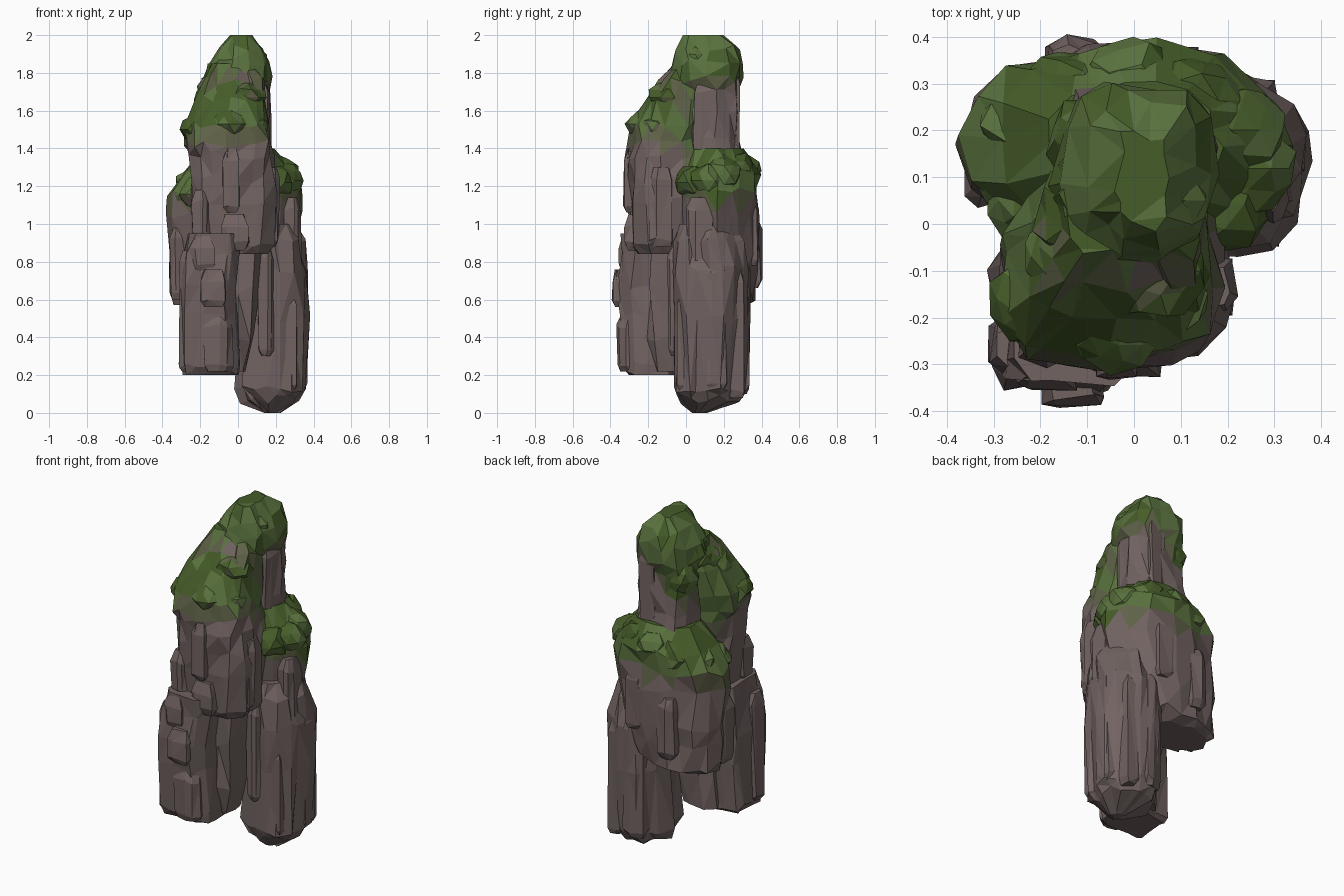
import bpy, bmesh, math, random
from mathutils import Vector, noise

cube = bpy.data.objects.get("Cube")
if cube:
    bpy.data.objects.remove(cube, do_unlink=True)


def material(name, colour):
    mat = bpy.data.materials.new(name)
    mat.use_nodes = True
    mat.diffuse_color = (*colour, 1)
    mat.node_tree.nodes["Principled BSDF"].inputs["Base Color"].default_value = (*colour, 1)
    return mat


MATERIALS = [
    material("brown grey rock", (0.165, 0.125, 0.12)),
    material("thin moss on rock", (0.115, 0.122, 0.065)),
    material("moss green", (0.1, 0.165, 0.047)),
    material("dark moss green", (0.06, 0.107, 0.022)),
]
ROCK, THIN, MOSS, DARK = range(4)


def finish(name, bm, moss_line):
    """Triangulate into flat facets and colour them by height above the moss line."""
    bmesh.ops.triangulate(bm, faces=bm.faces[:])
    bmesh.ops.recalc_face_normals(bm, faces=bm.faces[:])
    for face in bm.faces:
        c = face.calc_center_median()
        patch = noise.noise(c * 7)
        above = c.z - moss_line(c) + 0.06 * patch + 0.04 * face.normal.z
        if above < 0:
            face.material_index = ROCK
        elif above < 0.06:
            face.material_index = THIN
        else:
            # Dark moss gathers on the level ledges
            shade = patch + 0.45 * (face.normal.z - 0.55)
            face.material_index = DARK if shade > 0.05 else MOSS
    mesh = bpy.data.meshes.new(name)
    bm.to_mesh(mesh)
    bm.free()
    for mat in MATERIALS:
        mesh.materials.append(mat)
    obj = bpy.data.objects.new(name, mesh)
    bpy.context.collection.objects.link(obj)
    return obj


def bare(c):
    return 9


def rock(name, levels, seed, sides=14, step=0.15, rough=0.016, square=2.6, moss_line=bare):
    """Loft a craggy column through levels of (z, x min, x max, y min, y max)."""
    rng = random.Random(seed)
    rings = [levels[0]]
    for low, high in zip(levels, levels[1:]):
        parts = max(1, round((high[0] - low[0]) / step))
        for i in range(1, parts + 1):
            rings.append([a + (b - a) * i / parts for a, b in zip(low, high)])

    # One irregular outline is shared by all rings, which makes upright ridges
    outline = []
    for k in range(sides):
        angle = math.tau * (k + rng.uniform(-0.3, 0.3)) / sides
        radius = rng.uniform(0.9, 1.04)
        outline.append([math.copysign(abs(t) ** (2 / square), t) * radius
                        for t in (math.cos(angle), math.sin(angle))])

    bm = bmesh.new()
    loops = []
    for i, (z, x0, x1, y0, y1) in enumerate(rings):
        end = i in (0, len(rings) - 1)
        loop = []
        for u, v in outline:
            dz = 0 if end else rng.uniform(-rough, rough) * 1.5
            loop.append(bm.verts.new((
                (x0 + x1) / 2 + u * (x1 - x0) / 2 + rng.uniform(-rough, rough),
                (y0 + y1) / 2 + v * (y1 - y0) / 2 + rng.uniform(-rough, rough),
                z + dz)))
        loops.append(loop)
    for low, high in zip(loops, loops[1:]):
        for k in range(sides):
            n = (k + 1) % sides
            bm.faces.new((low[k], low[n], high[n], high[k]))
    bm.faces.new(loops[0][::-1])
    bm.faces.new(loops[-1])
    return finish(name, bm, moss_line)


def clump(name, centre, size, seed, moss_line):
    """A faceted boulder for the mossy ledges."""
    rng = random.Random(seed)
    bm = bmesh.new()
    bmesh.ops.create_icosphere(bm, subdivisions=2, radius=1)
    for vert in bm.verts:
        d = vert.co * rng.uniform(0.82, 1.06)
        vert.co = Vector(centre) + Vector([a * b for a, b in zip(d, size)])
    return finish(name, bm, moss_line)


def shoulder_line(c):
    return 1.1


def front_line(c):
    # A worn band lies below the cap, and thin moss on the right of the slope
    if c.y < 0 and c.x < 0.1 and 1.73 < c.z < 1.8:
        return c.z
    if c.y < 0 and c.x > 0.03 and c.z > 1.57:
        return c.z - 0.045
    return 1.43 - max(0, c.y + 0.1)


def spire_line(c):
    return 1.6 + 0.75 * c.x + 0.8 * max(0, c.y - 0.2)


# Main columns
rock("front_lower_column", [
    (0.20, -0.30, 0.00, -0.32, -0.05),
    (0.24, -0.31, 0.00, -0.33, -0.04),
    (0.52, -0.30, 0.00, -0.35, -0.02),
    (0.66, -0.30, 0.00, -0.37, 0.00),
    (0.84, -0.29, 0.02, -0.36, 0.02),
    (0.95, -0.26, 0.04, -0.34, 0.02)], 3, step=0.2, square=4)

rock("lower_core", [
    (0.22, -0.18, 0.03, -0.18, 0.01),
    (0.40, -0.18, 0.09, -0.20, 0.03),
    (0.90, -0.18, 0.12, -0.20, 0.05)], 5, sides=10, step=0.3, square=4)

rock("right_lower_column", [
    (0.00, 0.15, 0.21, 0.04, 0.10),
    (0.07, 0.03, 0.33, -0.04, 0.29),
    (0.12, 0.00, 0.36, -0.07, 0.32),
    (0.50, 0.01, 0.37, -0.07, 0.34),
    (0.76, 0.03, 0.37, -0.07, 0.34),
    (0.90, 0.07, 0.34, -0.06, 0.30),
    (1.00, 0.10, 0.30, -0.03, 0.25)], 8, step=0.34, sides=18, square=2.15)

rock("back_column", [
    (0.57, -0.33, 0.08, 0.03, 0.31),
    (0.61, -0.36, 0.18, 0.00, 0.36),
    (0.85, -0.37, 0.30, -0.06, 0.39),
    (1.05, -0.37, 0.34, -0.07, 0.38),
    (1.17, -0.37, 0.35, -0.08, 0.39),
    (1.28, -0.30, 0.31, -0.06, 0.39),
    (1.40, -0.19, 0.20, 0.00, 0.31)], 12, sides=18, square=2.05, moss_line=shoulder_line)

rock("front_upper_column", [
    (0.84, -0.12, 0.16, -0.26, 0.00),
    (0.90, -0.26, 0.20, -0.30, 0.06),
    (1.12, -0.26, 0.22, -0.31, 0.08),
    (1.36, -0.28, 0.20, -0.32, 0.10),
    (1.43, -0.31, 0.18, -0.32, 0.10),
    (1.53, -0.30, 0.17, -0.30, 0.12),
    (1.66, -0.25, 0.16, -0.23, 0.14),
    (1.76, -0.20, 0.14, -0.15, 0.15),
    (1.85, -0.16, 0.08, -0.07, 0.14)], 21, sides=16, square=2.3, moss_line=front_line)

rock("top_spire", [
    (1.30, -0.17, 0.20, 0.00, 0.33),
    (1.45, -0.16, 0.18, 0.01, 0.28),
    (1.70, -0.16, 0.16, 0.00, 0.28),
    (1.76, -0.18, 0.19, -0.08, 0.30),
    (1.85, -0.16, 0.18, -0.08, 0.30),
    (1.94, -0.10, 0.14, -0.05, 0.28),
    (2.00, -0.04, 0.08, 0.00, 0.20)], 33, step=0.13, moss_line=spire_line)

# Upright slabs split from the column sides: x range, y range, z range
slabs = {
    "front_lower_slab": [
        (-0.20, -0.06, -0.40, -0.28, 0.56, 0.76),
        (-0.31, -0.22, -0.33, -0.20, 0.21, 0.86),
        (-0.19, -0.02, -0.36, -0.22, 0.22, 0.52),
        (-0.26, -0.12, -0.36, -0.22, 0.74, 0.94)],
    "right_lower_slab": [
        (0.27, 0.37, 0.10, 0.22, 0.12, 0.80),
        (0.21, 0.31, 0.20, 0.32, 0.08, 0.76),
        (0.10, 0.20, -0.09, 0.04, 0.30, 0.88),
        (0.20, 0.31, -0.05, 0.06, 0.10, 0.64),
        (0.06, 0.20, 0.23, 0.34, 0.10, 0.80)],
    "front_upper_slab": [
        (-0.08, 0.01, -0.34, -0.22, 1.06, 1.40),
        (0.11, 0.22, -0.20, -0.06, 0.88, 1.30),
        (-0.25, -0.14, -0.30, -0.18, 0.92, 1.18),
        (-0.10, 0.06, -0.33, -0.20, 0.86, 1.05)],
    "back_slab": [
        (-0.37, -0.27, 0.04, 0.18, 0.60, 0.98),
        (-0.19, -0.07, 0.29, 0.40, 0.66, 1.02),
        (0.02, 0.15, 0.28, 0.39, 0.78, 1.14),
        (0.24, 0.34, 0.01, 0.14, 0.78, 1.14)],
    "spire_slab": [
        (0.07, 0.17, 0.04, 0.16, 1.36, 1.76),
        (0.02, 0.13, 0.20, 0.29, 1.36, 1.80)],
}
for name, boxes in slabs.items():
    for i, (x0, x1, y0, y1, z0, z1) in enumerate(boxes):
        t = 0.02
        inner = (x0 + t, x1 - t, y0 + t, y1 - t)
        full = (x0, x1, y0, y1)
        rock(f"{name}_{i + 1}", [(z0, *inner), (z0 + 2 * t, *full),
                                 (z1 - 3 * t, *full), (z1, *inner)],
             50 + 7 * i + len(name), sides=7, step=0.4, rough=0.008, square=4)

# Mossy boulders on the front slope
slope = [(-0.20, -0.16, 1.50), (-0.05, -0.21, 1.53), (0.06, -0.15, 1.50),
         (-0.14, -0.07, 1.66), (0.04, -0.10, 1.67), (-0.11, 0.02, 1.73)]
for i, centre in enumerate(slope):
    clump(f"front_moss_boulder_{i + 1}", centre, (0.11, 0.11, 0.09), 70 + i, front_line)

# Mossy boulders around the back shoulder, highest at the back
for i in range(9):
    angle = math.radians(-40 + 32 * i)
    u, v = math.cos(angle), math.sin(angle)
    centre = (0.24 * u - 0.01, 0.14 + 0.15 * v, 1.19 + 0.09 * max(v, 0) + 0.04 * u)
    clump(f"shoulder_moss_boulder_{i + 1}", centre, (0.12, 0.11, 0.10), 90 + i, shoulder_line)

# Moss running down the left-hand side of the spire
for i, centre in enumerate([(-0.09, 0.18, 1.66), (-0.08, 0.10, 1.79), (0.06, 0.05, 1.84)]):
    clump(f"spire_moss_boulder_{i + 1}", centre, (0.10, 0.10, 0.12), 110 + i, spire_line)
